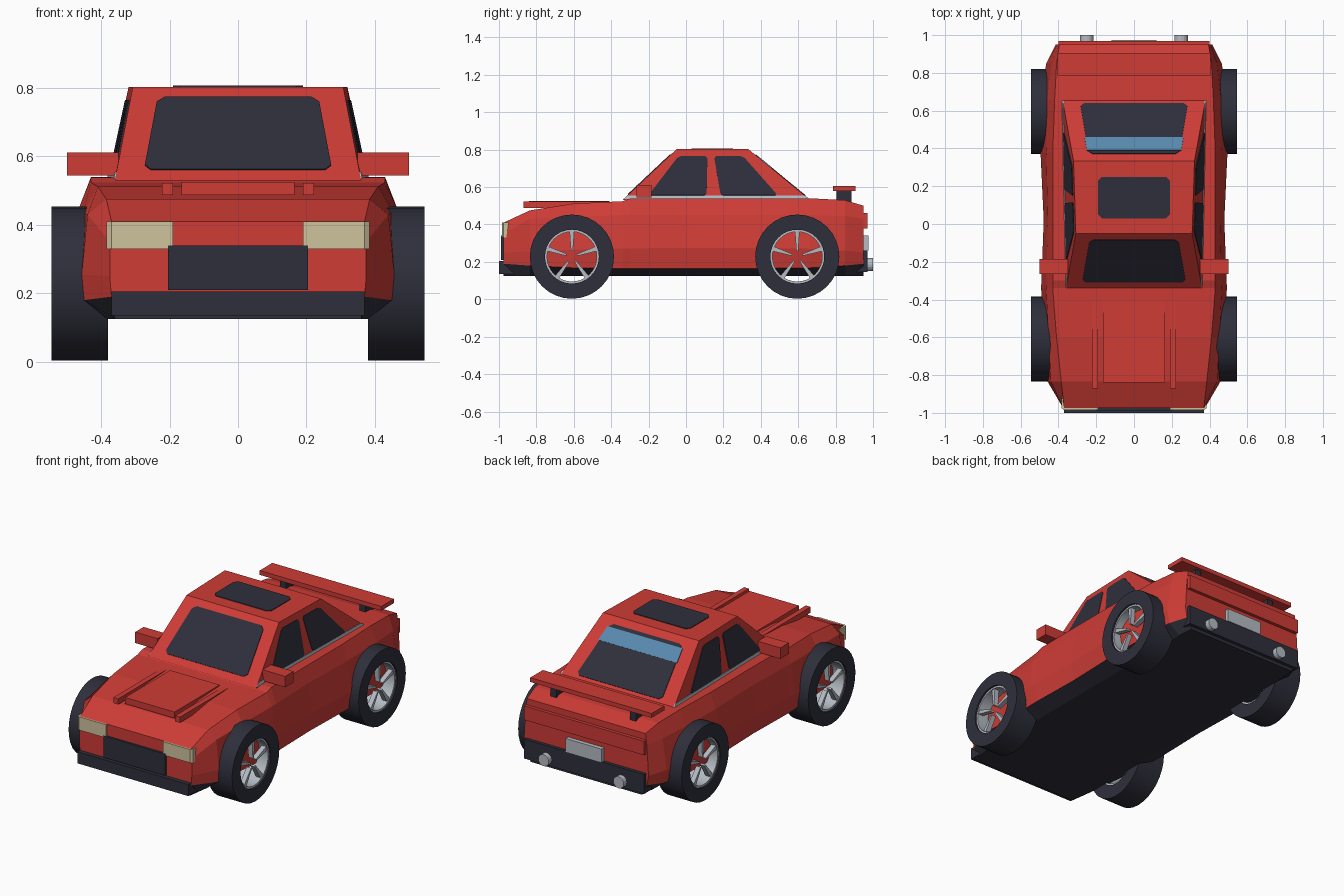
import bpy, bmesh, math
from mathutils import Vector

if "Cube" in bpy.data.objects:
    bpy.data.objects.remove(bpy.data.objects["Cube"])


def material(name, rgb):
    m = bpy.data.materials.new(name)
    m.diffuse_color = (*rgb, 1)
    m.use_nodes = True
    m.node_tree.nodes["Principled BSDF"].inputs["Base Color"].default_value = m.diffuse_color
    return m


RED = material("red_paint", (0.62, 0.045, 0.037))
DARK = material("dark_trim", (0.028, 0.028, 0.045))
GREY = material("light_metal", (0.46, 0.50, 0.55))
CREAM = material("headlight_cream", (0.62, 0.54, 0.34))
BLUE = material("blue_tint", (0.10, 0.25, 0.42))


def build(name, verts, faces, *mats, rule=None):
    bm = bmesh.new()
    vs = [bm.verts.new(v) for v in verts]
    for f in faces:
        bm.faces.new([vs[i] for i in f])
    bmesh.ops.recalc_face_normals(bm, faces=bm.faces[:])
    if rule:
        for f in bm.faces:
            f.material_index = rule(f.calc_center_median())
    me = bpy.data.meshes.new(name)
    bm.to_mesh(me)
    bm.free()
    for m in mats:
        me.materials.append(m)
    ob = bpy.data.objects.new(name, me)
    bpy.context.collection.objects.link(ob)
    return ob


def prism(name, a, b, mat):
    """Solid between two matching polygons."""
    n = len(a)
    sides = [(i, (i + 1) % n, n + (i + 1) % n, n + i) for i in range(n)]
    return build(name, list(a) + list(b),
                 [tuple(range(n)), tuple(range(n, 2 * n))] + sides, mat)


def box(name, x0, x1, y0, y1, z0, z1, mat):
    q = [(x0, y0), (x1, y0), (x1, y1), (x0, y1)]
    return prism(name, [(x, y, z0) for x, y in q], [(x, y, z1) for x, y in q], mat)


def plate(name, pts, mat, cut=0.02, t=0.004):
    """Thin plate with clipped corners lying on a face."""
    pts = [Vector(p) for p in pts]
    ring = []
    for i, p in enumerate(pts):
        for q in (pts[i - 1], pts[(i + 1) % len(pts)]):
            ring.append(p + (q - p).normalized() * cut if cut else p)
    if not cut:
        ring = pts
    n = (pts[1] - pts[0]).cross(pts[2] - pts[0]).normalized() * t
    return prism(name, [p + n for p in ring], [p - n for p in ring], mat)


# Body: lofted cross sections, dark below the sill line
# y, top (x, z), shoulder (x, z), crease (x, z), sill (x, z), floor x
stations = [
    (-0.975, .370, .410, .375, .350, .375, .250, .370, .190, .36),
    (-0.835, .385, .475, .440, .430, .457, .255, .450, .180, .38),
    (-0.600, .410, .512, .452, .440, .470, .265, .460, .168, .38),
    (-0.340, .430, .524, .465, .450, .492, .272, .472, .165, .38),
    (-0.300, .430, .538, .464, .450, .490, .272, .472, .165, .38),
    (0.020, .430, .540, .456, .450, .478, .275, .465, .165, .38),
    (0.380, .430, .540, .465, .450, .495, .275, .475, .165, .38),
    (0.660, .420, .540, .460, .450, .490, .270, .470, .168, .38),
    (0.850, .410, .530, .440, .445, .465, .260, .450, .180, .38),
    (0.950, .395, .500, .405, .430, .415, .250, .405, .190, .37),
]
verts, faces = [], []
for y, xt, zt, xs, zs, xc, zc, xb, zb, xf in stations:
    half = [(xt, zt), (xs, zs), (xc, zc), (xb, zb), (xf, 0.125)]
    verts += [(x, y, z) for x, z in half] + [(-x, y, z) for x, z in half[::-1]]
for s in range(len(stations) - 1):
    for i in range(10):
        j = (i + 1) % 10
        faces.append((s * 10 + i, s * 10 + j, s * 10 + 10 + j, s * 10 + 10 + i))
for o in (0, 10 * (len(stations) - 1)):
    for i in range(4):
        faces.append((o + i, o + i + 1, o + 8 - i, o + 9 - i))
build("body", verts, faces, RED, DARK, rule=lambda c: 1 if c.z < 0.175 else 0)

# Cabin
ZB, ZR = 0.53, 0.803
base = [(-.36, -.34, ZB), (.36, -.34, ZB), (.38, .665, ZB), (-.38, .665, ZB)]
roof = [(-.308, -.05, ZR), (.308, -.05, ZR), (.32, .333, ZR), (-.32, .333, ZR)]
prism("cabin", base, roof, RED)


def on_side(y, z, s):
    low = .36 + .02 * (y + .34) / 1.005
    high = .308 + .012 * (y + .05) / .383
    return (s * (low + (high - low) * (z - ZB) / (ZR - ZB)), y, z)


def on_slope(x, z, y0, y1):
    return (x, y0 + (y1 - y0) * (z - ZB) / (ZR - ZB), z)


# Glass: windscreen, rear window with tinted band, sunroof
front = lambda x, z: on_slope(x, z, -.34, -.05)
rear = lambda x, z: on_slope(x, z, .665, .333)
plate("windscreen", [front(-.275, .56), front(.275, .56), front(.235, .772), front(-.235, .772)], DARK)
plate("rear_window", [rear(-.285, .553), rear(.285, .553), rear(.24, .772), rear(-.24, .772)], DARK)
plate("rear_window_tint", [rear(-.262, .70), rear(.262, .70), rear(.25, .758), rear(-.25, .758)],
      BLUE, cut=0, t=0.0048)
plate("sunroof", [(-.19, .03, ZR), (.19, .03, ZR), (.19, .25, ZR), (-.19, .25, ZR)], DARK)

# Parts on both sides
for s, side in ((1, "right"), (-1, "left")):
    def mbox(name, x0, x1, *rest):
        box(f"{name}_{side}", s * x0, s * x1, *rest)

    w1 = [(-.20, .556), (.11, .556), (.115, .765), (-.04, .765)]
    w2 = [(.185, .556), (.49, .556), (.305, .765), (.15, .765)]
    for nm, w in (("front_side_window", w1), ("rear_side_window", w2)):
        plate(f"{nm}_{side}", [on_side(y, z, s) for y, z in w], DARK, cut=0.012)
    trim = [(-.335, .535), (.66, .535), (.637, .555), (-.312, .555)]
    plate(f"belt_trim_{side}", [on_side(y, z, s) for y, z in trim], GREY, cut=0)
    mbox("mirror", .35, .50, -.265, -.185, .545, .611, RED)
    mbox("hood_fin", .19, .222, -.87, -.41, .488, .522, RED)
    mbox("spoiler_support", .245, .285, .805, .885, .51, .582, DARK)
    # Wrap-around headlight
    lamp = [(.19, -.985), (.37, -.985), (.384, -.975), (.384, -.905), (.35, -.95), (.19, -.95)]
    prism(f"headlight_{side}", [(s * x, y, .33) for x, y in lamp],
          [(s * x, y, .41) for x, y in lamp], CREAM)
    # Exhaust pipe
    ring = [(s * .25 + .035 * math.cos(a), .185 + .035 * math.sin(a))
            for a in (i * math.tau / 16 for i in range(16))]
    prism(f"exhaust_{side}", [(x, .93, z) for x, z in ring], [(x, 1.0, z) for x, z in ring], GREY)

# Hood panel, nose and tail details
box("hood_panel", -.165, .165, -.84, -.41, .488, .526, RED)
box("grille", -.205, .205, -.988, -.95, .21, .34, DARK)
box("front_bumper", -.37, .37, -1.0, -.92, .135, .205, DARK)
box("rear_bumper", -.40, .40, .90, .97, .145, .262, DARK)
box("tail_panel", -.40, .40, .92, .97, .378, .462, RED)
box("rear_plate", -.12, .12, .94, .975, .262, .342, GREY)
box("spoiler", -.405, .405, .785, .905, .580, .606, RED)


# Wheels: open tyre, metal rim ring and five tapered spokes
def tube(name, r0, r1, x0, x1, y, z, mat, n=32):
    prof = [(r0, x0), (r1, x0), (r1, x1), (r0, x1)]
    vs = [(x, y + r * math.sin(i * math.tau / n), z + r * math.cos(i * math.tau / n))
          for i in range(n) for r, x in prof]
    fs = [(i * 4 + k, i * 4 + (k + 1) % 4, (i + 1) % n * 4 + (k + 1) % 4, (i + 1) % n * 4 + k)
          for i in range(n) for k in range(4)]
    ob = build(name, vs, fs, mat)
    for p in ob.data.polygons:
        p.use_smooth = abs(p.normal.x) < 0.5
    return ob


RW = 0.225
for end, y in (("front", -.61), ("rear", .595)):
    for s, side in ((1, "right"), (-1, "left")):
        tag = f"{end}_{side}"
        tube(f"tyre_{tag}", .144, RW, s * .38, s * .545, y, RW + .003, DARK)
        tube(f"rim_{tag}", .133, .146, s * .385, s * .535, y, RW + .003, GREY)
        for k in range(5):
            a = k * math.tau / 5
            quad = [(-.005, .03), (.005, .03), (.013, .138), (-.013, .138)]
            pts = [(y + t * math.cos(a) + r * math.sin(a),
                    RW + .003 - t * math.sin(a) + r * math.cos(a)) for t, r in quad]
            prism(f"spoke_{tag}_{k + 1}", [(s * .50, p, q) for p, q in pts],
                  [(s * .53, p, q) for p, q in pts], GREY)
